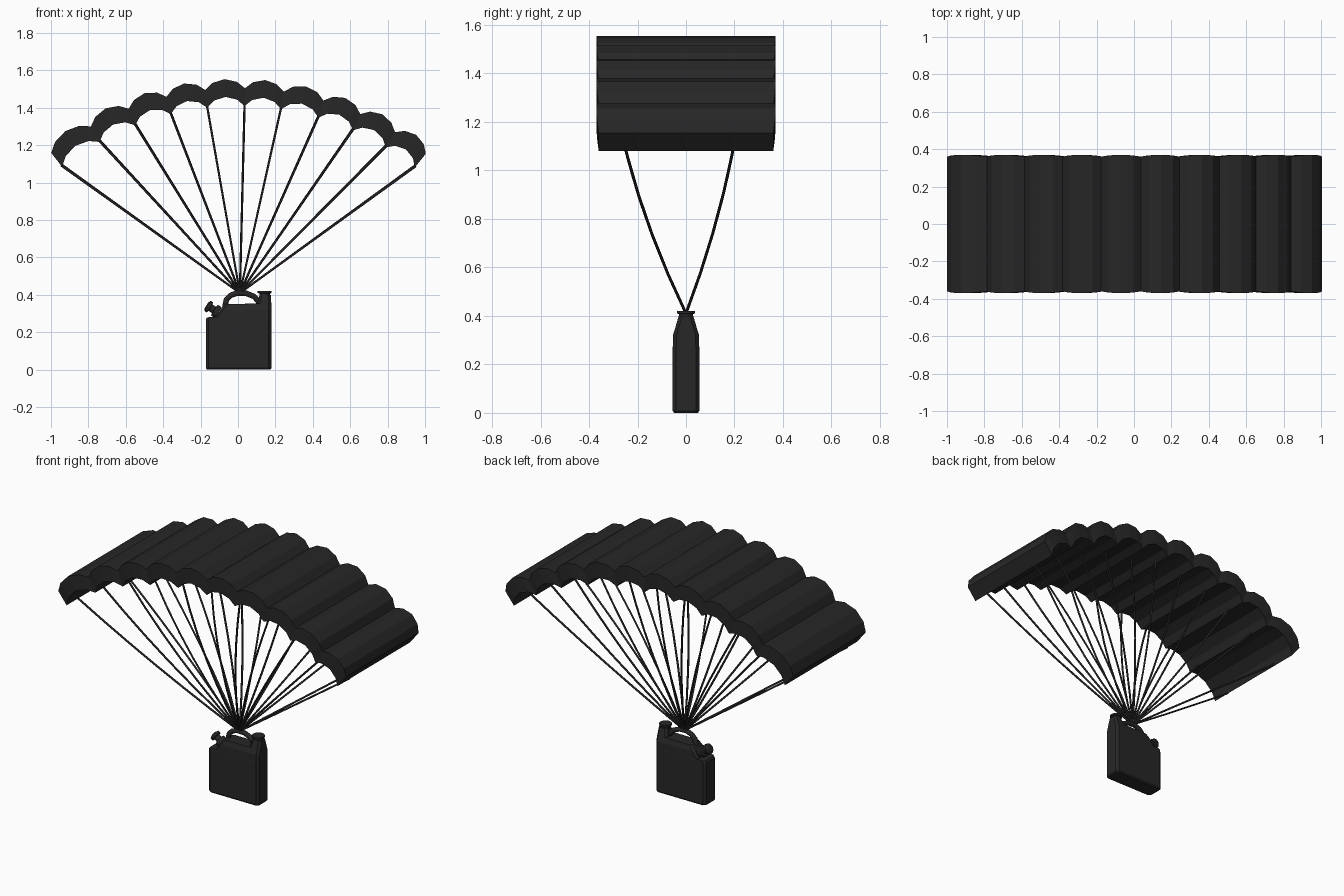
import bpy, math
from mathutils import Vector

if "Cube" in bpy.data.objects:
    bpy.data.objects.remove(bpy.data.objects["Cube"])

black = bpy.data.materials.new("black")
black.diffuse_color = (0.02, 0.02, 0.02, 1)
black.use_nodes = True
black.node_tree.nodes["Principled BSDF"].inputs["Base Color"].default_value = black.diffuse_color


def make_mesh(name, verts, faces):
    me = bpy.data.meshes.new(name)
    me.from_pydata(verts, [], faces)
    me.materials.append(black)
    ob = bpy.data.objects.new(name, me)
    bpy.context.collection.objects.link(ob)
    return ob


def loft(name, rings):
    """Join closed rings with quads and cap both ends."""
    n = len(rings[0])
    faces = [(r * n + i, r * n + (i + 1) % n, (r + 1) * n + (i + 1) % n, (r + 1) * n + i)
             for r in range(len(rings) - 1) for i in range(n)]
    faces += [tuple(reversed(range(n))), tuple(range(n * (len(rings) - 1), n * len(rings)))]
    return make_mesh(name, [v for ring in rings for v in ring], faces)


def tube(name, paths, radius, res=1):
    cu = bpy.data.curves.new(name, 'CURVE')
    cu.dimensions = '3D'
    cu.bevel_depth = radius
    cu.bevel_resolution = res
    cu.use_fill_caps = True
    cu.materials.append(black)
    for pts in paths:
        sp = cu.splines.new('POLY')
        sp.points.add(len(pts) - 1)
        for p, co in zip(sp.points, pts):
            p.co = (*co, 1)
    ob = bpy.data.objects.new(name, cu)
    bpy.context.collection.objects.link(ob)
    return ob


def turned(name, profile, origin, axis, n=12):
    """Turn a (radius, height) profile about an axis."""
    q = Vector((0, 0, 1)).rotation_difference(Vector(axis))
    return loft(name, [[Vector(origin) + q @ Vector((r * math.cos(2 * math.pi * i / n),
                                                     r * math.sin(2 * math.pi * i / n), h))
                        for i in range(n)] for r, h in profile])


# Canopy: ten puffed cells along an arc
R_LOW, R_TOP, ZC = 1.52, 1.615, -0.11
seam_x = [-0.94, -0.74, -0.55, -0.36, -0.165, 0.035, 0.23, 0.43, 0.615, 0.79, 0.945]
seams = [math.asin(x / R_LOW) for x in seam_x]
puff = [(0, 0), (0.2, 0.68), (0.5, 1), (0.8, 0.68)]
columns = [(a + (b - a) * t, p) for a, b in zip(seams, seams[1:]) for t, p in puff]
columns.append((seams[-1], 0))


def polar(a, r, y):
    return (r * math.sin(a), y, ZC + r * math.cos(a))


rings = []
for a, p in columns:
    lo, hi, y = R_LOW + 0.05 * p, R_TOP + 0.05 * p, 0.36 + 0.01 * p
    rings.append([polar(a, lo, -y), polar(a, lo, y), polar(a, hi, y), polar(a, hi, -y)])
loft("canopy", rings)

# Suspension lines: front and back row, from the handle to every seam
paths = []
for row, shift in ((-1.0, 0.0), (0.78, 0.006)):
    for a in seams:
        end = Vector(polar(a * (1 - shift), R_LOW + 0.01, 0))
        start = Vector((0.01, 0, 0.41))
        path = []
        for i in range(7):
            p = start.lerp(end, i / 6)
            h = p.z - 0.41
            p.y = row * (0.486 * h - 0.174 * h * h)
            path.append(p)
        paths.append(path)
tube("suspension_lines", paths, 0.006)


# Can body with shoulder and raised corner: chamfered rectangular rings
def rect(x0, x1, hw, z, c=0.014):
    return [(x0 + c, -hw, z), (x1 - c, -hw, z), (x1, -hw + c, z), (x1, hw - c, z),
            (x1 - c, hw, z), (x0 + c, hw, z), (x0, hw - c, z), (x0, -hw + c, z)]


loft("can_body", [rect(-0.165, 0.172, 0.049, 0), rect(-0.172, 0.178, 0.055, 0.008),
                  rect(-0.172, 0.178, 0.055, 0.27), rect(-0.165, 0.178, 0.054, 0.28),
                  rect(-0.12, 0.178, 0.054, 0.283), rect(-0.095, 0.178, 0.054, 0.32),
                  rect(-0.07, 0.178, 0.044, 0.352), rect(0.105, 0.178, 0.044, 0.353),
                  rect(0.115, 0.176, 0.03, 0.40)])
turned("corner_cap", [(0.028, 0), (0.028, 0.015), (0.037, 0.018), (0.037, 0.028)],
       (0.142, 0, 0.392), (0, 0, 1))

# Tilted spout with flanged cap
turned("spout", [(0.034, 0), (0.034, 0.025), (0.02, 0.028), (0.02, 0.05),
                 (0.032, 0.053), (0.032, 0.068), (0.018, 0.075)],
       (-0.105, 0, 0.305), (-0.85, 0, 0.53))

# Carrying handle
tube("handle", [[(-0.07, 0, 0.335), (-0.062, 0, 0.375), (-0.04, 0, 0.397), (-0.005, 0, 0.41),
                 (0.045, 0, 0.408), (0.085, 0, 0.392), (0.11, 0, 0.365), (0.118, 0, 0.335)]],
     0.015, 2)
